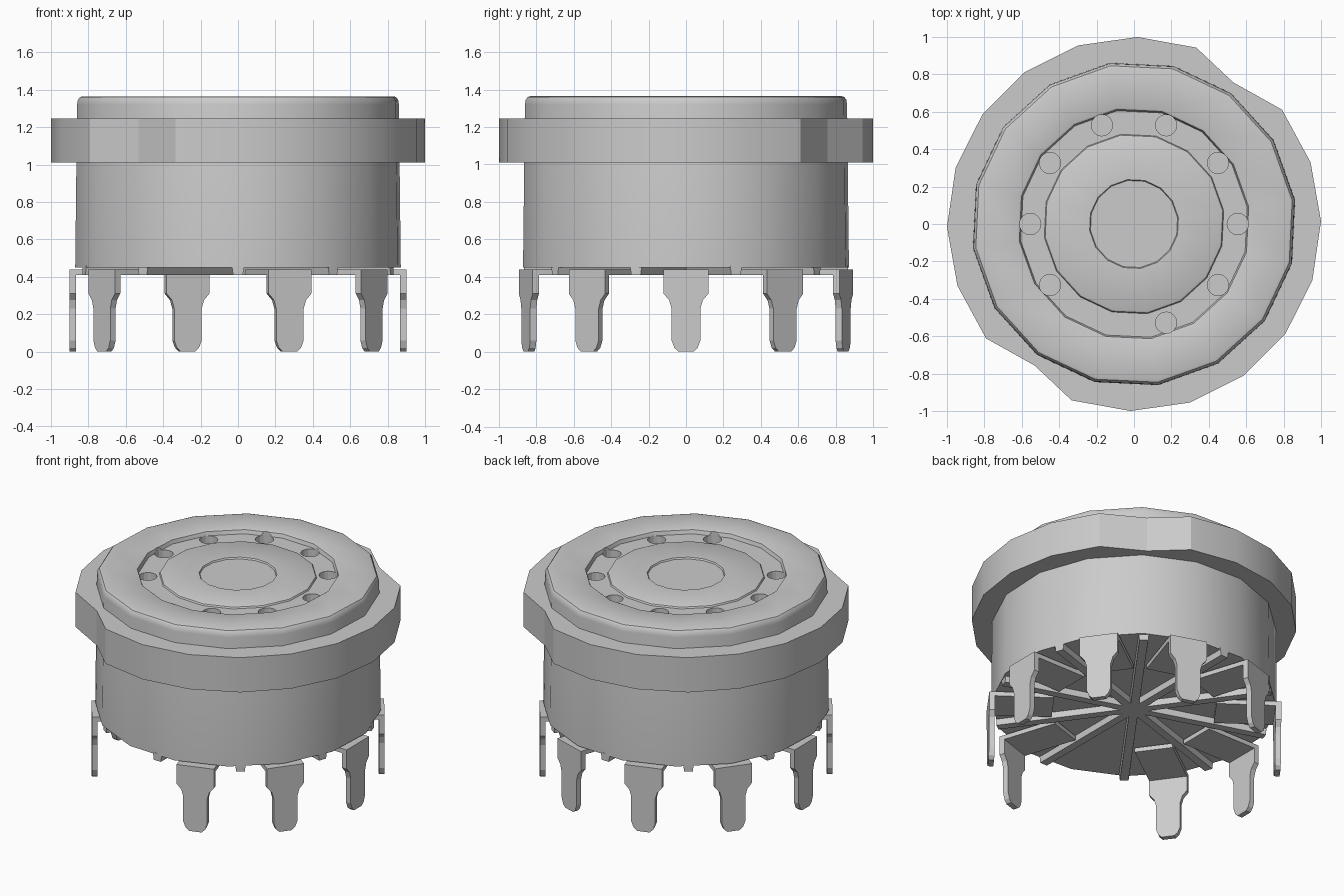
import bpy, bmesh
from math import sin, cos, radians, pi
from mathutils import Matrix

if "Cube" in bpy.data.objects:
    bpy.data.objects.remove(bpy.data.objects["Cube"])


def add_object(name, bm, smooth=False):
    bmesh.ops.recalc_face_normals(bm, faces=bm.faces)
    mesh = bpy.data.meshes.new(name)
    bm.to_mesh(mesh)
    bm.free()
    ob = bpy.data.objects.new(name, mesh)
    bpy.context.collection.objects.link(ob)
    bpy.ops.object.select_all(action='DESELECT')
    ob.select_set(True)
    bpy.context.view_layer.objects.active = ob
    if smooth:
        bpy.ops.object.shade_smooth_by_angle(angle=radians(32))
    return ob


def lathe(name, profile, sides, phase):
    """Closed solid of revolution, capped at the first and last profile point."""
    bm = bmesh.new()
    rings = []
    for r, z in profile:
        rings.append([bm.verts.new((r * cos(phase + 2 * pi * i / sides),
                                    r * sin(phase + 2 * pi * i / sides), z))
                      for i in range(sides)])
    for a, b in zip(rings, rings[1:]):
        for i in range(sides):
            j = (i + 1) % sides
            bm.faces.new((a[i], a[j], b[j], b[i]))
    bm.faces.new(rings[0])
    bm.faces.new(rings[-1])
    return add_object(name, bm, True)


def extrude(bm, points, offset, matrix=Matrix()):
    """Prism from a flat outline moved along offset."""
    face = bm.faces.new([bm.verts.new(p) for p in points])
    new = bmesh.ops.extrude_face_region(bm, geom=[face], use_keep_orig=True)['geom']
    moved = [g for g in new if isinstance(g, bmesh.types.BMVert)]
    bmesh.ops.translate(bm, verts=moved, vec=offset)
    bmesh.ops.transform(bm, matrix=matrix, verts=list(set(moved) | set(face.verts)))


def turn(deg):
    return Matrix.Rotation(radians(deg), 4, 'Z')


# Insulator body: rounded rim, contact groove, central hub with shallow dimple
body = lathe("socket_body", [
    (0.88, 0.45), (0.87, 1.32), (0.866, 1.345), (0.855, 1.36), (0.84, 1.365),
    (0.63, 1.365), (0.62, 1.36), (0.612, 1.335), (0.485, 1.335), (0.48, 1.345),
    (0.47, 1.35), (0.24, 1.35), (0.235, 1.34)], 16, radians(8.5))

# Nine contact holes cut into the groove; the tenth position stays blank
pin_angles = [36 * k for k in range(10) if k != 7]
bm = bmesh.new()
for a in pin_angles:
    bmesh.ops.create_cone(bm, cap_ends=True, segments=16, radius1=0.057, radius2=0.057,
                          depth=0.5,
                          matrix=turn(a) @ Matrix.Translation((0.555, 0, 1.3)))
cutter = add_object("hole_cutter", bm)
mod = body.modifiers.new("holes", 'BOOLEAN')
mod.operation = 'DIFFERENCE'
mod.solver = 'EXACT'
mod.object = cutter
bpy.context.view_layer.objects.active = body
bpy.ops.object.modifier_apply(modifier=mod.name)
bpy.data.objects.remove(cutter)

# Mounting flange: two arcs joined by two curved notches
notch = [(0.40, 0.83), (0.455, 0.765), (0.53, 0.70), (0.65, 0.645)]
half = [(cos(radians(70.5 + 18.4 * i)), sin(radians(70.5 + 18.4 * i))) for i in range(9)]
half += [(-x, -y) for x, y in notch]
outline = half + [(-x, -y) for x, y in half]
bm = bmesh.new()
extrude(bm, [(x, y, 1.01) for x, y in outline], (0, 0, 0.235))
add_object("mounting_flange", bm, True)

# Radial ribs under the body, between the pins
bm = bmesh.new()
for k in range(10):
    w = 0.033
    extrude(bm, [(0, -w, 0.46), (0, -w * 0.8, 0.41), (0, w * 0.8, 0.41), (0, w, 0.46)],
            (0.865, 0, 0), turn(18 + 36 * k))
add_object("underside_ribs", bm)

# Solder pins: flat tab under the body bent down into a narrowing blade
blade = [(0.12, 0.44), (0.12, 0.31), (0.09, 0.275), (0.077, 0.23),
         (0.077, 0.06), (0.062, 0.02), (0.04, 0.0)]
blade_outline = blade + [(-y, z) for y, z in reversed(blade)]
for n, a in enumerate(pin_angles):
    bm = bmesh.new()
    extrude(bm, [(0.865, y, z) for y, z in blade_outline], (0.035, 0, 0), turn(a))
    extrude(bm, [(0.866, -0.12, 0.41), (0.866, 0.12, 0.41), (0.5, 0.12, 0.41),
                 (0.5, -0.12, 0.41)], (0, 0, 0.03), turn(a))
    add_object(f"solder_pin_{n + 1}", bm)
